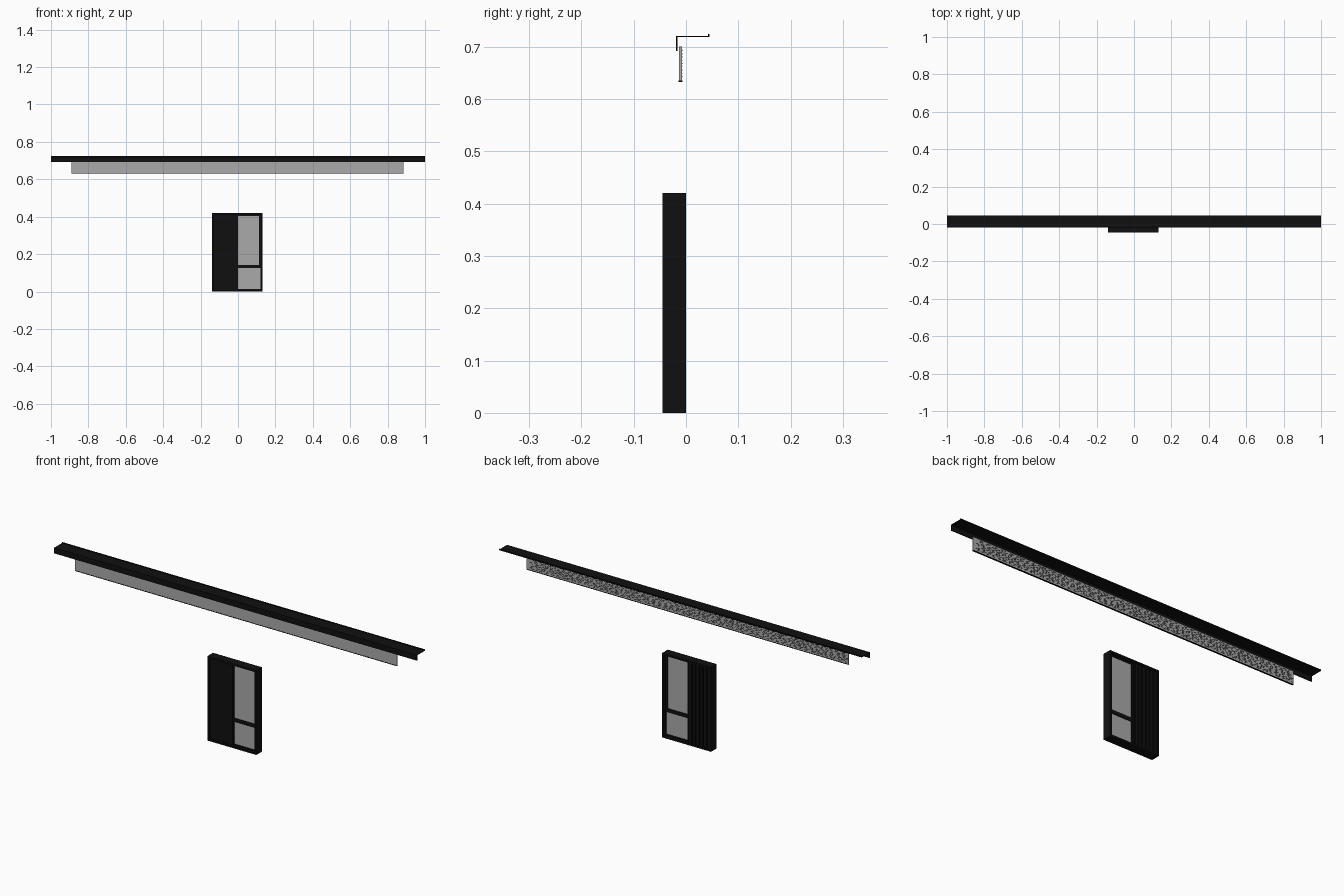
import bpy, bmesh, random
from mathutils import Matrix, Vector

if "Cube" in bpy.data.objects:
    bpy.data.objects.remove(bpy.data.objects["Cube"])

random.seed(4)


def material(name, v):
    m = bpy.data.materials.new(name)
    m.diffuse_color = (v, v, v, 1)
    m.use_nodes = True
    m.node_tree.nodes["Principled BSDF"].inputs["Base Color"].default_value = m.diffuse_color
    return m


BLACK = material("black_metal", 0.005)
GREY = material("grey_glass", 0.4)


def boxes(name, specs, mat):
    """One object made of boxes given as (x0, x1, y0, y1, z0, z1)."""
    bm = bmesh.new()
    for x0, x1, y0, y1, z0, z1 in specs:
        centre = Vector(((x0 + x1) / 2, (y0 + y1) / 2, (z0 + z1) / 2))
        size = Matrix.Diagonal((x1 - x0, y1 - y0, z1 - z0, 1))
        bmesh.ops.create_cube(bm, size=1, matrix=Matrix.Translation(centre) @ size)
    me = bpy.data.meshes.new(name)
    bm.to_mesh(me)
    bm.free()
    ob = bpy.data.objects.new(name, me)
    bpy.context.collection.objects.link(ob)
    me.materials.append(mat)
    return ob


def border(x0, x1, y0, y1, z0, z1, l, r, b, t):
    """Four bars around a rectangular opening."""
    return [(x0, x0 + l, y0, y1, z0, z1), (x1 - r, x1, y0, y1, z0, z1),
            (x0 + l, x1 - r, y0, y1, z0, z0 + b), (x0 + l, x1 - r, y0, y1, z1 - t, z1)]


# Canopy: folded sheet section extruded along x
profile = [(-0.019, 0.692), (-0.016, 0.692), (-0.016, 0.718), (0.045, 0.718),
           (0.045, 0.724), (0.042, 0.724), (0.042, 0.720), (-0.019, 0.720)]
bm = bmesh.new()
face = bm.faces.new([bm.verts.new((-1, y, z)) for y, z in profile])
ext = bmesh.ops.extrude_face_region(bm, geom=[face])
bmesh.ops.translate(bm, vec=(2, 0, 0),
                    verts=[g for g in ext["geom"] if isinstance(g, bmesh.types.BMVert)])
bmesh.ops.recalc_face_normals(bm, faces=bm.faces)
me = bpy.data.meshes.new("canopy")
bm.to_mesh(me)
bm.free()
me.materials.append(BLACK)
bpy.context.collection.objects.link(bpy.data.objects.new("canopy", me))

# Long fascia panel below the canopy, with a dark bottom edge
PX0, PX1 = -0.89, 0.885
boxes("fascia_panel", [(PX0, PX1, -0.013, -0.008, 0.635, 0.70)], GREY)
boxes("fascia_bottom_trim", [(PX0, PX1, -0.014, -0.007, 0.632, 0.635)], BLACK)

# Broken dark ribs on the back of the fascia
ribs = []
for row in range(9):
    z = 0.642 + row * 0.0062
    x = PX0 + random.uniform(0, 0.02)
    while x < PX1 - 0.03:
        length = random.uniform(0.008, 0.025)
        ribs.append((x, x + length, -0.0082, -0.007, z, z + 0.0016))
        x += length + random.uniform(0.006, 0.02)
boxes("fascia_back_ribs", ribs, BLACK)

# Door outer frame
X0, X1, H = -0.138, 0.132, 0.42
boxes("door_frame", border(X0, X1, -0.045, 0, 0, H, 0.009, 0.009, 0.009, 0.009), BLACK)

# Sash and glass on the right half
sash = border(-0.006, 0.123, -0.032, -0.014, 0.009, 0.411, 0.007, 0.003, 0.005, 0.006)
sash.append((0.001, 0.12, -0.032, -0.014, 0.125, 0.143))
sash += [(0.113, 0.12, -0.032, -0.014, 0.143, 0.405)]
boxes("door_sash", sash, BLACK)
boxes("door_glass", [(0.001, 0.113, -0.028, -0.018, 0.143, 0.405),
                     (0.001, 0.12, -0.028, -0.018, 0.014, 0.125)], GREY)

# Solid left half with vertical boards on the back
boxes("door_panel", [(X0 + 0.009, -0.006, -0.036, -0.012, 0.009, 0.411)], BLACK)
pitch = 0.0205
boxes("door_boards", [(X0 + 0.009 + i * pitch, X0 + 0.009 + i * pitch + 0.015,
                       -0.012, -0.005, 0.009, 0.411) for i in range(6)], BLACK)
